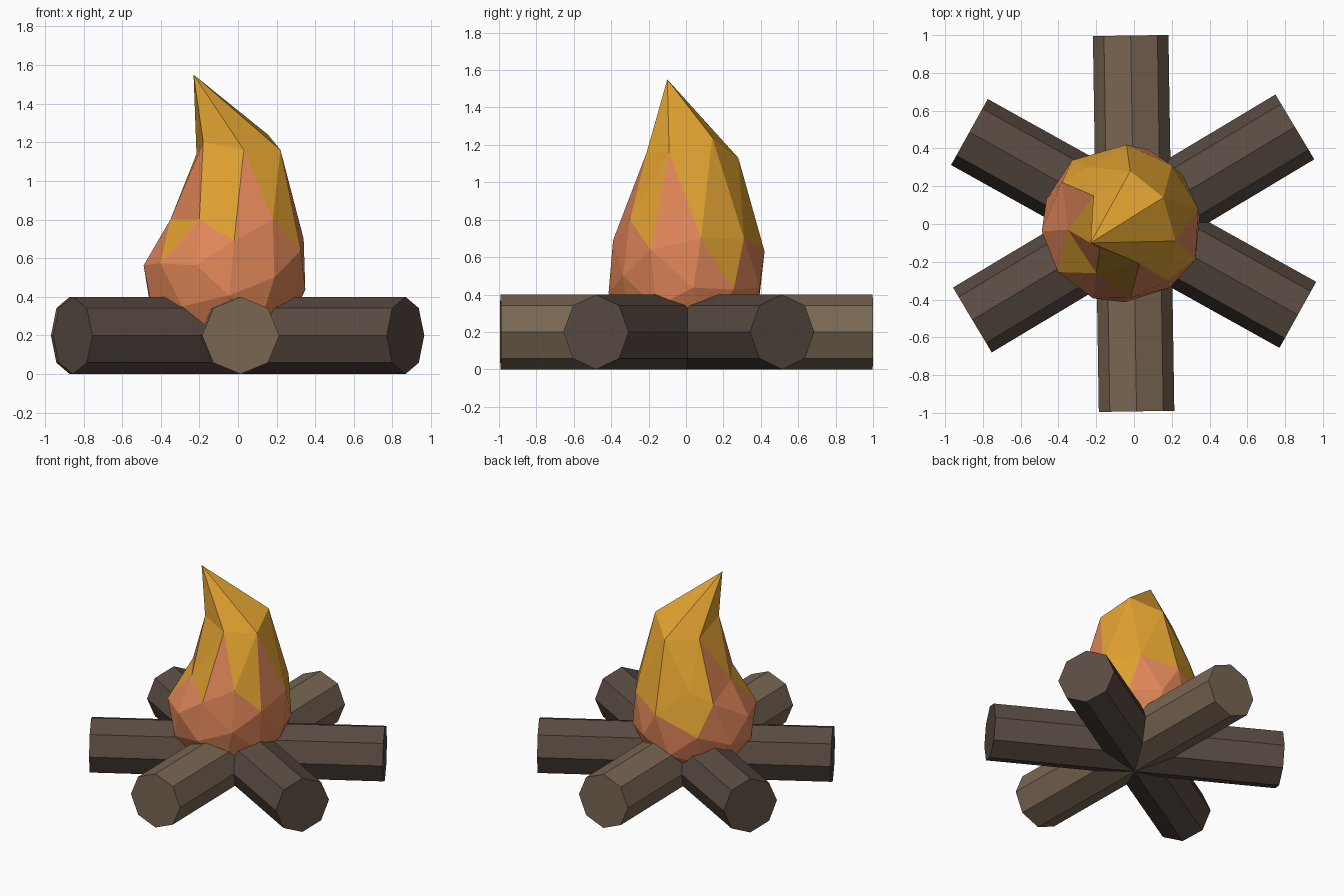
import bpy, bmesh
from math import radians, degrees, atan2, sqrt
from mathutils import Matrix, Vector

if "Cube" in bpy.data.objects:
    bpy.data.objects.remove(bpy.data.objects["Cube"])


def material(name, rgb):
    m = bpy.data.materials.new(name)
    m.diffuse_color = (*rgb, 1)
    m.use_nodes = True
    m.node_tree.nodes["Principled BSDF"].inputs["Base Color"].default_value = m.diffuse_color
    return m


def finish(bm, name, mats):
    mesh = bpy.data.meshes.new(name)
    bmesh.ops.recalc_face_normals(bm, faces=bm.faces)
    bm.to_mesh(mesh)
    bm.free()
    for m in mats:
        mesh.materials.append(m)
    ob = bpy.data.objects.new(name, mesh)
    bpy.context.collection.objects.link(ob)
    return ob


light_wood = material("light_wood", (0.19, 0.135, 0.085))
dark_wood = material("dark_wood", (0.10, 0.070, 0.055))
ember = material("ember_orange", (0.75, 0.24, 0.10))
yellow = material("flame_yellow", (0.75, 0.36, 0.03))

# Three crossed octagonal logs
for name, angle, wood in (("log_front_back", 90.9, light_wood),
                          ("log_rising", 30.9, dark_wood),
                          ("log_falling", -29.1, dark_wood)):
    bm = bmesh.new()
    bmesh.ops.create_cone(bm, cap_ends=True, segments=8, radius1=0.2, radius2=0.2, depth=1.99)
    bm.transform(Matrix.Translation((-0.002, 0.003, 0.2))
                 @ Matrix.Rotation(radians(angle), 4, 'Z')
                 @ Matrix.Rotation(radians(90), 4, 'Y'))
    finish(bm, name, [wood])

# Flame: 42-point geodesic ball with an edge midpoint on top
phi = (1 + sqrt(5)) / 2
points = set()
for sx in (1, -1):
    for sy in (1, -1):
        for sz in (1, -1):
            for p in ((0, sx, sz * phi), (sx, sy * phi, sz * phi ** 2), (0, 0, sz)):
                # the three-component midpoints are cyclic turns of (phi, 1, phi^2)
                q = (sx * phi, sy, sz * phi ** 2) if p[0] else p
                v = Vector(q).normalized()
                for k in range(3):
                    c = (v[k], v[(k + 1) % 3], v[(k + 2) % 3])
                    points.add(tuple(round(a, 5) + 0.0 for a in c))
bm = bmesh.new()
for p in sorted(points):
    bm.verts.new(p)
bmesh.ops.convex_hull(bm, input=bm.verts)
bm.transform(Matrix.Rotation(radians(-52.5), 4, 'Z'))

# Yellow upper faces; these (azimuth, height) faces break the colour line
flips = [(217.5, .617), (-7.5, .54), (-73, .548), (172.5, .54),
         (37.5, .333), (217.5, .333), (116.9, .278), (138.1, .278)]
for f in bm.faces:
    c = f.calc_center_median()
    az = degrees(atan2(c.y, c.x))
    hot = c.z > 0.5
    for a, z in flips:
        if abs((az - a + 180) % 360 - 180) < 5 and abs(c.z - z) < 0.03:
            hot = not hot
    f.material_index = 1 if hot else 0

# Tilt the ball, then pull the shoulder, crown and tip upward
crown = [(.155, .14, 1.24), (-.18, -.13, 1.20), (.22, -.09, 1.16),
         (-.02, .28, 1.13), (.03, -.21, 1.16), (-.215, .15, 1.14)]
shoulder = [(.18, -.30, .80), (-.24, .30, .80), (.34, .08, .70), (.20, .31, .70),
            (-.20, -.26, .80), (-.35, -.03, .80), (.325, -.19, .64),
            (-.04, .42, .63), (-.02, -.39, .69), (-.38, .22, .72)]
tilt = (Matrix.Translation((-0.07, 0, 0.5))
        @ Matrix.Rotation(radians(10), 4, Vector((-0.609, 0.793, 0)))
        @ Matrix.Scale(0.425, 4))
for v in bm.verts:
    h = v.co.z
    v.co = tilt @ v.co
    if h > 0.95:
        v.co = (-0.23, -0.10, 1.55)
    elif h > 0.2:
        ring = crown if h > 0.7 else shoulder
        v.co = min(ring, key=lambda p: (Vector(p).xy - v.co.xy).length)
finish(bm, "flame", [ember, yellow])
